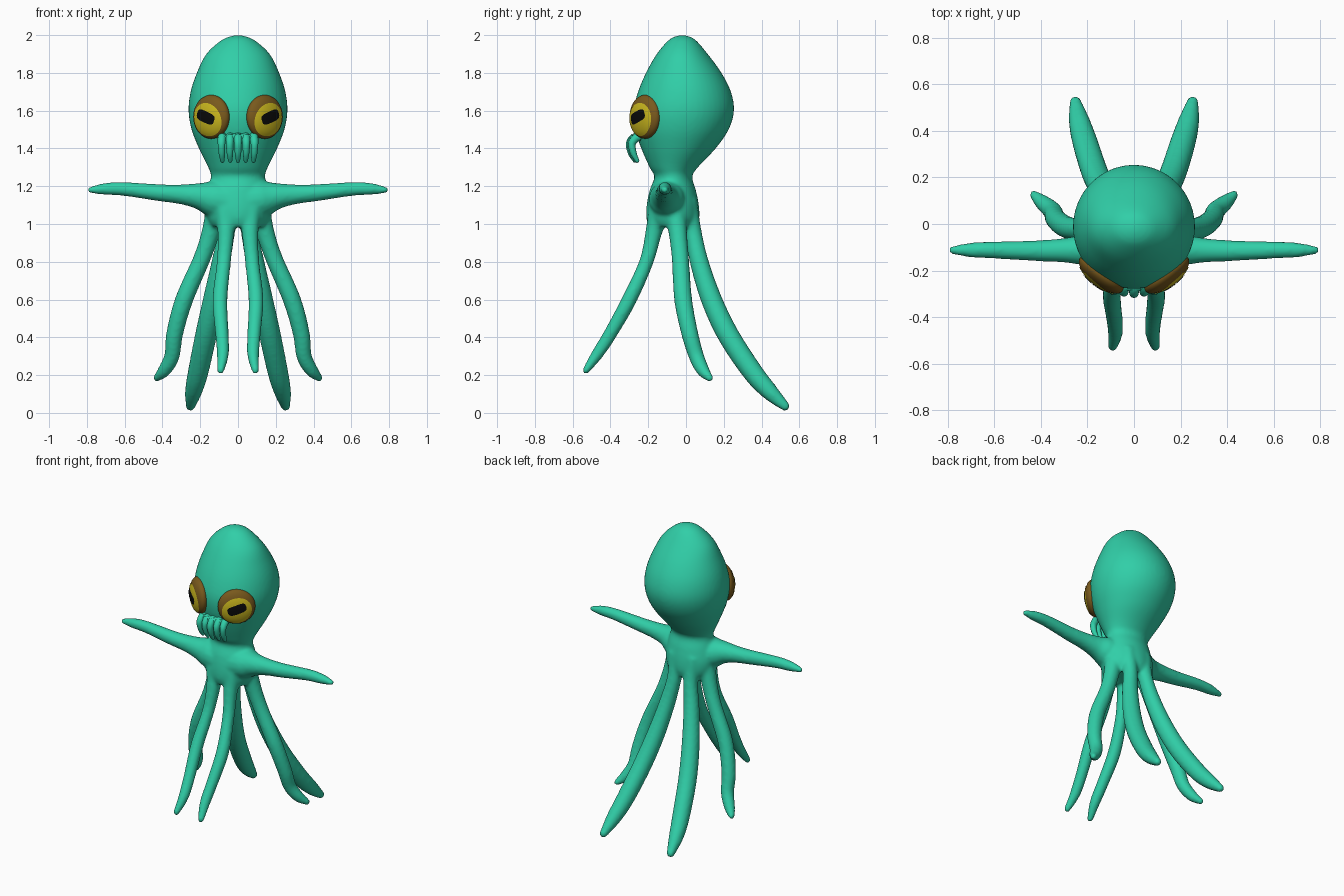
import bpy, bmesh, math
from mathutils import Vector, Matrix

if "Cube" in bpy.data.objects:
    bpy.data.objects.remove(bpy.data.objects["Cube"])


def material(name, rgb):
    m = bpy.data.materials.new(name)
    m.diffuse_color = (*rgb, 1)
    m.use_nodes = True
    m.node_tree.nodes["Principled BSDF"].inputs["Base Color"].default_value = m.diffuse_color
    return m


TEAL = material("teal_skin", (0.03, 0.62, 0.39))
BROWN = material("brown_eyelid", (0.19, 0.10, 0.012))
YELLOW = material("yellow_iris", (0.60, 0.48, 0.013))
BLACK = material("black_pupil", (0.003, 0.003, 0.003))


def finish(bm, name, mat):
    for f in bm.faces:
        f.smooth = True
    me = bpy.data.meshes.new(name)
    bm.to_mesh(me)
    bm.free()
    me.materials.append(mat)
    ob = bpy.data.objects.new(name, me)
    bpy.context.collection.objects.link(ob)
    return ob


def spline(rows, steps=6):
    """Catmull-Rom interpolation of equal-length tuples."""
    pts = [rows[0]] + list(rows) + [rows[-1]]
    out = []
    for i in range(1, len(pts) - 2):
        for k in range(steps):
            t = k / steps
            out.append([0.5 * (2 * b + (c - a) * t + (2 * a - 5 * b + 4 * c - d) * t * t
                               + (3 * b - a - 3 * c + d) * t ** 3)
                        for a, b, c, d in zip(*pts[i - 1:i + 3])])
    out.append(list(rows[-1]))
    return out


def skin_rings(bm, rings):
    loops = [[bm.verts.new(p) for p in r] for r in rings]
    n = len(loops[0])
    for a, b in zip(loops, loops[1:]):
        for i in range(n):
            bm.faces.new((a[i], a[(i + 1) % n], b[(i + 1) % n], b[i]))
    bm.faces.new(loops[0][::-1])
    bm.faces.new(loops[-1])


def circle(n):
    return [(math.cos(2 * math.pi * i / n), math.sin(2 * math.pi * i / n)) for i in range(n)]


def tube(bm, rows, side=1, n=16):
    """Tapered limb through rows of (x, y, z, radius) with a rounded tip."""
    rows = spline([(x * side, y, z, r) for x, y, z, r in rows])
    pts = [Vector(r[:3]) for r in rows]
    rings = []
    for i, p in enumerate(pts):
        t = (pts[min(i + 1, len(pts) - 1)] - pts[max(i - 1, 0)]).normalized()
        ref = Vector((0, 1, 0)) if abs(t.y) < 0.9 else Vector((1, 0, 0))
        u = t.cross(ref).normalized()
        v = t.cross(u)
        r = rows[i][3]
        rings.append([p + u * c * r + v * s * r for c, s in circle(n)])
    for a in (30, 60, 82):
        a = math.radians(a)
        q = p + t * math.sin(a) * r
        rings.append([q + (u * c + v * s) * r * math.cos(a) for c, s in circle(n)])
    skin_rings(bm, rings)


# Head and torso: z, y centre, half width, half depth
body = bmesh.new()
profile = [(1.999, -0.02, 0.02, 0.02), (1.975, -0.02, 0.085, 0.07), (1.9, -0.02, 0.168, 0.135),
           (1.8, -0.012, 0.218, 0.2), (1.7, -0.008, 0.251, 0.246), (1.6, -0.012, 0.262, 0.266),
           (1.5, -0.022, 0.246, 0.248), (1.4, -0.04, 0.207, 0.197), (1.3, -0.065, 0.158, 0.128),
           (1.25, -0.067, 0.143, 0.1), (1.18, -0.07, 0.16, 0.122), (1.1, -0.07, 0.175, 0.138),
           (1.03, -0.07, 0.165, 0.14), (0.985, -0.07, 0.14, 0.125)]
skin_rings(body, [[Vector((c * rx, y + s * ry, z)) for c, s in circle(48)]
                  for z, y, rx, ry in spline(profile)])

# Eight limbs: one side listed, the other mirrored
arm = [(0.05, -0.1, 1.12, 0.1), (0.14, -0.1, 1.135, 0.095), (0.21, -0.11, 1.148, 0.07),
       (0.3, -0.113, 1.157, 0.053), (0.42, -0.115, 1.166, 0.045), (0.6, -0.112, 1.185, 0.037),
       (0.7, -0.112, 1.186, 0.032), (0.78, -0.112, 1.18, 0.018)]
front_leg = [(0.07, -0.14, 1.08, 0.06), (0.064, -0.17, 0.96, 0.045), (0.075, -0.21, 0.8, 0.038),
             (0.095, -0.3, 0.6, 0.04), (0.085, -0.4, 0.42, 0.036), (0.08, -0.47, 0.31, 0.032),
             (0.092, -0.53, 0.225, 0.02)]
side_leg = [(0.11, -0.06, 1.1, 0.06), (0.14, -0.045, 0.97, 0.05), (0.19, -0.03, 0.82, 0.046),
            (0.285, -0.015, 0.6, 0.048), (0.335, 0.02, 0.42, 0.045), (0.35, 0.055, 0.3, 0.041),
            (0.39, 0.09, 0.225, 0.035), (0.43, 0.125, 0.185, 0.021)]
back_leg = [(0.06, 0.0, 1.12, 0.06), (0.06, 0.035, 0.97, 0.046), (0.09, 0.07, 0.8, 0.05),
            (0.13, 0.135, 0.6, 0.056), (0.17, 0.225, 0.41, 0.058), (0.21, 0.35, 0.22, 0.055),
            (0.235, 0.44, 0.115, 0.046), (0.252, 0.525, 0.035, 0.026)]
for side in (1, -1):
    for limb in (arm, front_leg, side_leg, back_leg):
        tube(body, limb, side)

# Fuse everything into one soft skin
body_ob = finish(body, "body_and_tentacles", TEAL)
rm = body_ob.modifiers.new("fuse", 'REMESH')
rm.mode = 'VOXEL'
rm.voxel_size = 0.01
rm.use_smooth_shade = True
sm = body_ob.modifiers.new("soften", 'SMOOTH')
sm.factor = 0.5
sm.iterations = 8

# Mouth feelers hanging from a short lip
mouth = bmesh.new()
for i in range(-2, 3):
    x = i * 0.042
    bend = 0.012 * abs(i)
    tube(mouth, [(x * 0.95, -0.245, 1.462, 0.023), (x, -0.275 + bend / 2, 1.457, 0.023),
                 (x * 1.04, -0.298 + bend / 2, 1.425, 0.02),
                 (x * 1.02, -0.29 + bend / 2, 1.375, 0.017),
                 (x * 0.98, -0.27 + bend / 2, 1.335, 0.011)], n=12)
finish(mouth, "mouth_feelers", TEAL)
lip = bmesh.new()
bmesh.ops.create_uvsphere(lip, u_segments=24, v_segments=12, radius=1,
                          matrix=Matrix.Translation((0, -0.25, 1.458)) @ Matrix.Diagonal((0.1, 0.04, 0.022, 1)))
finish(lip, "upper_lip", TEAL)

# Eyes: flattened ball with a thin iris and pupil following its dome
R, DEPTH = 0.116, 0.05


def eye_patch(name, mat, frame, side, cv, ru, rv, power, tilt, lift):
    bm = bmesh.new()
    n, m = 48, 10
    grid = []
    for k in range(m + 1):
        row = []
        for c, s in circle(n):
            a = math.copysign(abs(c) ** power, c) * ru * max(k, 0.01) / m
            b = math.copysign(abs(s) ** power, s) * rv * max(k, 0.01) / m
            u = a * math.cos(tilt) - b * math.sin(tilt)
            v = a * math.sin(tilt) + b * math.cos(tilt) + cv
            w = DEPTH * math.sqrt(max(0, 1 - (u * u + v * v) / R ** 2)) + lift
            row.append(bm.verts.new(frame @ Vector((u, v, w))))
        grid.append(row)
    for a, b in zip(grid, grid[1:]):
        for i in range(n):
            bm.faces.new((a[i], b[i], b[(i + 1) % n], a[(i + 1) % n]))
    bm.faces.new(grid[0])
    out = frame.to_3x3() @ Vector((0, 0, 1))
    bm.normal_update()
    bmesh.ops.reverse_faces(bm, faces=[f for f in bm.faces if f.normal.dot(out) < 0])
    finish(bm, name, mat)


for side, tag in ((1, "left"), (-1, "right")):
    normal = Vector((0.62 * side, -0.785, 0))
    across = Vector((0.785 * side, 0.62, 0))
    frame = Matrix((across, Vector((0, 0, 1)), normal)).transposed().to_4x4()
    frame.translation = (0.141 * side, -0.217, 1.567)
    ball = bmesh.new()
    bmesh.ops.create_uvsphere(ball, u_segments=48, v_segments=32, radius=1,
                              matrix=frame @ Matrix.Diagonal((R, R, DEPTH, 1)))
    bmesh.ops.recalc_face_normals(ball, faces=ball.faces)
    finish(ball, tag + "_eyelid", BROWN)
    eye_patch(tag + "_iris", YELLOW, frame, side, -0.014, 0.095, 0.086, 1.0, 0.5, 0.003)
    eye_patch(tag + "_pupil", BLACK, frame, side, 0.0, 0.06, 0.03, 0.55, 0.35, 0.006)
